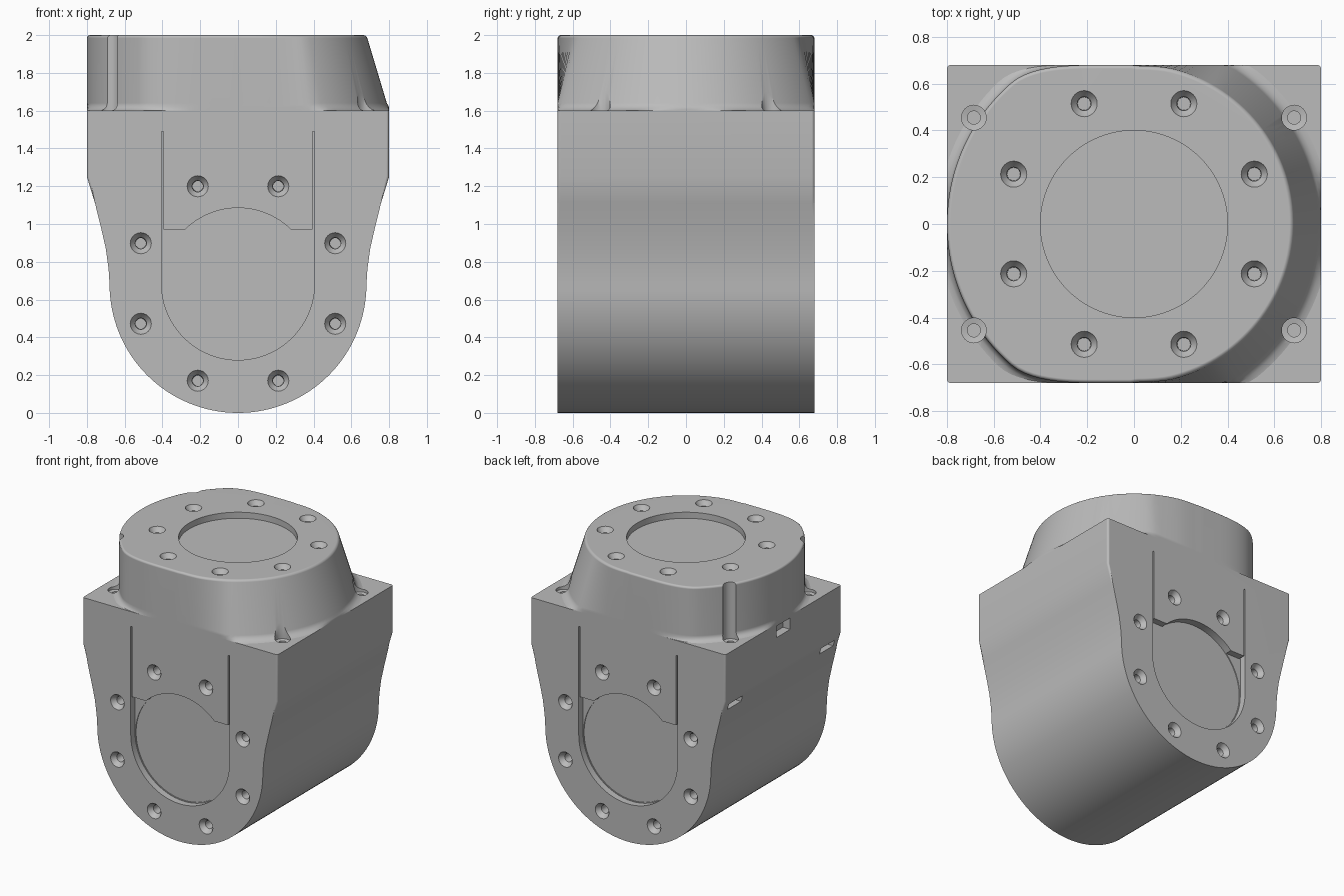
import bpy, bmesh
from math import sin, cos, pi, radians, hypot
from mathutils import Matrix, Vector

cube = bpy.data.objects.get("Cube")
if cube:
    bpy.data.objects.remove(cube)

HALF_X, HALF_Y, SHOULDER, TOP, AXIS_Z = 0.8, 0.68, 1.6, 2.0, 0.685

grey = bpy.data.materials.new("housing grey")
grey.use_nodes = True
grey.diffuse_color = (0.5, 0.5, 0.5, 1)
grey.node_tree.nodes["Principled BSDF"].inputs["Base Color"].default_value = (0.5, 0.5, 0.5, 1)


def loft(bm, rings, matrix=Matrix()):
    """Closed solid through rings of equal point count."""
    rows = [[bm.verts.new(matrix @ Vector(p)) for p in ring] for ring in rings]
    for a, b in zip(rows, rows[1:]):
        for i in range(len(a)):
            j = (i + 1) % len(a)
            bm.faces.new((a[i], a[j], b[j], b[i]))
    bm.faces.new(rows[0][::-1])
    bm.faces.new(rows[-1])


def circle(r, h, n=32, centre=(0, 0)):
    return [(centre[0] + r * cos(2 * pi * i / n), centre[1] + r * sin(2 * pi * i / n), h)
            for i in range(n)]


def turned(bm, profile, matrix, centre=(0, 0), n=32):
    loft(bm, [circle(r, h, n, centre) for r, h in profile], matrix)


def box(bm, lo, hi):
    loft(bm, [[(lo[0], lo[1], z), (hi[0], lo[1], z), (hi[0], hi[1], z), (lo[0], hi[1], z)]
              for z in (lo[2], hi[2])])


def finish(bm, name):
    bmesh.ops.recalc_face_normals(bm, faces=bm.faces)
    mesh = bpy.data.meshes.new(name)
    bm.to_mesh(mesh)
    bm.free()
    mesh.materials.append(grey)
    ob = bpy.data.objects.new(name, mesh)
    bpy.context.collection.objects.link(ob)
    return ob


# Main body: rounded bottom, flared sides, straight shoulders
arc = [(HALF_Y * cos(a), HALF_Y + HALF_Y * sin(a))
       for a in (pi + pi * i / 64 for i in range(65))]
flare = [(0.685, 0.76), (0.70, 0.87), (0.725, 0.98), (0.757, 1.11),
         (HALF_X, 1.25), (HALF_X, SHOULDER)]
outline = arc + flare + [(-x, z) for x, z in reversed(flare)]
bm = bmesh.new()
loft(bm, [[(x, y, z) for x, z in outline] for y in (-HALF_Y, HALF_Y)])
rim = [e for e in bm.edges
       if abs(e.verts[0].co.y - e.verts[1].co.y) < 1e-4
       and min(v.co.z for v in e.verts) < SHOULDER - 0.01]
bmesh.ops.bevel(bm, geom=rim, offset=0.015, segments=3, profile=0.5, affect='EDGES')
body = finish(bm, "main_body")


# Upper boss: upright on the right (-x), conical on the left (+x), flat front and back
def boss_ring(z, grow):
    ring = []
    t = (z - SHOULDER) / (TOP - SHOULDER)
    for i in range(144):
        a = 2 * pi * (i + 0.5) / 144
        c, s = cos(a), sin(a)
        r = HALF_X + grow - (0.12 * t if c > 0 else 0)
        flat = (HALF_Y + min(grow, 0)) / max(abs(s), 1e-4)
        k = 0.1 if c < 0 else 0.02
        h = max(k - abs(r - flat), 0) / k
        r = min(r, flat) - h * h * k / 4
        ring.append((max(-HALF_X, min(HALF_X, r * c)), r * s, z))
    return ring


bm = bmesh.new()
loft(bm, [boss_ring(z, g) for z, g in (
    (SHOULDER, 0.04), (1.606, 0.02), (1.62, 0.006), (1.64, 0), (1.985, 0),
    (1.993, -0.003), (1.998, -0.008), (TOP, -0.015))])
boss = finish(bm, "upper_boss")

# Mounting planes: front, back and top
front = Matrix.Translation((0, -HALF_Y, AXIS_Z)) @ Matrix.Rotation(pi / 2, 4, 'X')
back = Matrix.Rotation(pi, 4, 'Z') @ front
top = Matrix.Translation((0, 0, TOP))

# Cutter for screw holes, pockets, corner seats and side slots
cut = bmesh.new()
for plane in (front, back, top):
    for i in range(8):
        a = radians(22.5 + 45 * i)
        turned(cut, [(0.056, 0.05), (0.056, 0), (0.05, -0.012), (0.03, -0.035), (0.028, -0.1)],
               plane, (0.557 * cos(a), 0.557 * sin(a)), 24)
pocket = [(0.405 * cos(a), 0.405 * sin(a)) for a in (pi + pi * i / 48 for i in range(49))]
right_slit = [(0.405, 0.805), (0.395, 0.805), (0.395, 0.285)]
pocket += right_slit + [(-x, z) for x, z in reversed(right_slit)]
for plane in (front, back):
    loft(cut, [[(x, z, h) for x, z in pocket] for h in (0.05, -0.05)], plane)
for sx in (-1, 1):
    for sy in (-1, 1):
        turned(cut, [(0.053, 2.1), (0.053, 1.58), (0.028, 1.575), (0.028, 1.5)],
               Matrix(), (0.685 * sx, 0.455 * sy))
box(cut, (-0.9, -0.08, 1.5), (-0.74, 0.08, 1.585))
for sy in (-0.54, 0.54):
    box(cut, (-0.9, sy - 0.08, 1.165), (-0.72, sy + 0.08, 1.21))

# Cutter for the round bearing recesses
discs = bmesh.new()
for plane in (front, back, top):
    turned(discs, [(0.4, 0.06), (0.4, -0.045 if plane is top else -0.056)], plane, n=96)
cutters = [finish(cut, "hole_cutter"), finish(discs, "recess_cutter")]

# Apply the cuts and shade
for ob in (body, boss):
    bpy.ops.object.select_all(action='DESELECT')
    ob.select_set(True)
    bpy.context.view_layer.objects.active = ob
    for cutter in cutters:
        cutter.hide_render = True
        mod = ob.modifiers.new("cut", 'BOOLEAN')
        mod.operation = 'DIFFERENCE'
        mod.solver = 'EXACT'
        mod.object = cutter
        bpy.ops.object.modifier_apply(modifier=mod.name)
    bpy.ops.object.shade_smooth_by_angle(angle=radians(35))
    weighted = ob.modifiers.new("weighted normals", 'WEIGHTED_NORMAL')
    weighted.keep_sharp = True
for cutter in cutters:
    bpy.data.objects.remove(cutter)
